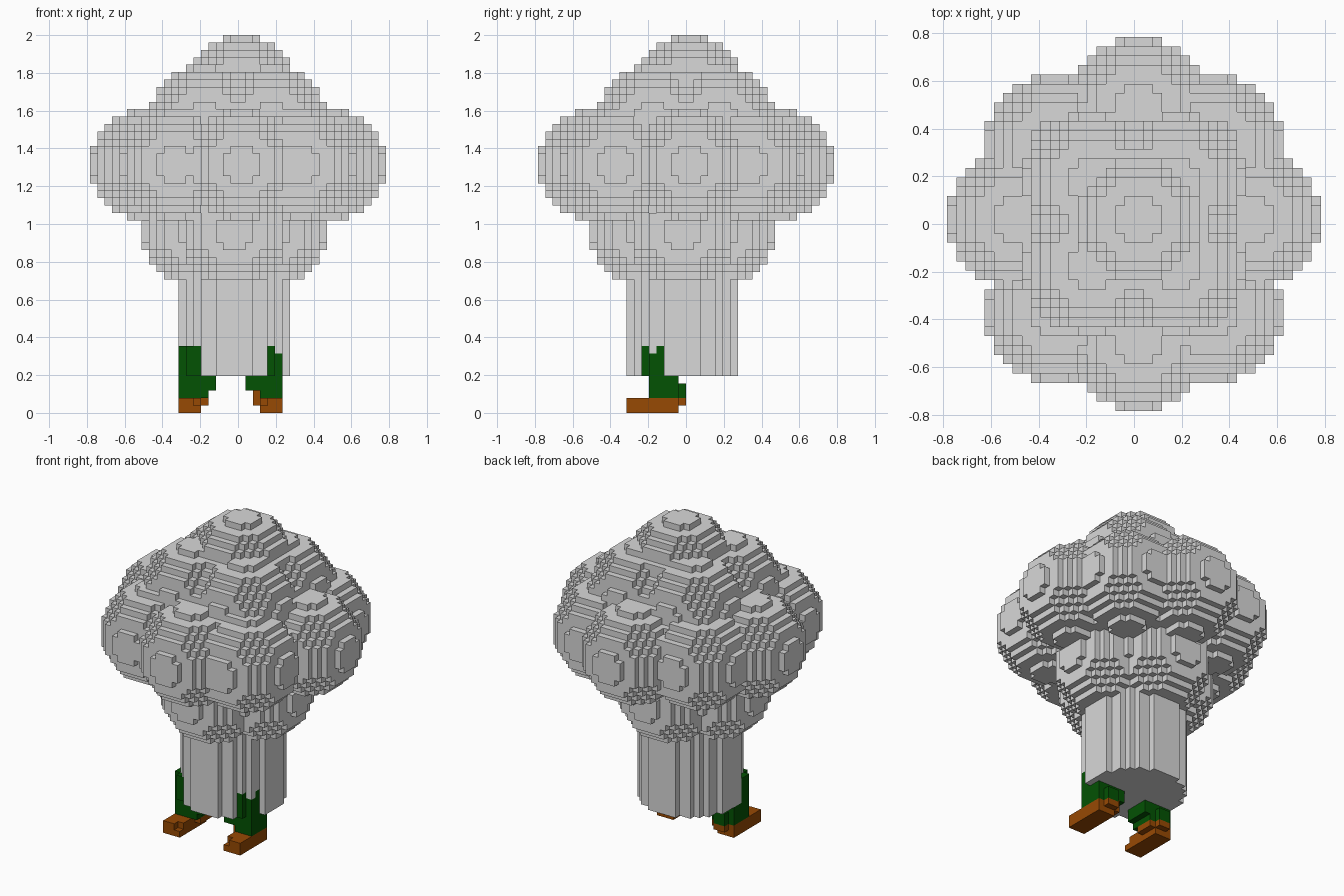
import bpy
from mathutils import Vector

V = 2 / 51  # size of one cube cell

if "Cube" in bpy.data.objects:
    bpy.data.objects.remove(bpy.data.objects["Cube"], do_unlink=True)


def make_material(name, rgb):
    mat = bpy.data.materials.new(name)
    mat.use_nodes = True
    mat.diffuse_color = (*rgb, 1)
    mat.node_tree.nodes["Principled BSDF"].inputs["Base Color"].default_value = (*rgb, 1)
    return mat


grey = make_material("pale grey", (0.69, 0.69, 0.69))
green = make_material("dark green", (0.001, 0.085, 0.001))
brown = make_material("shoe brown", (0.31, 0.067, 0.001))


def ball(cx, cy, cz):
    """Cells of a stepped ball, fifteen cells across, around a centre cell."""
    r = range(-7, 8)
    return {(cx + x, cy + y, cz + z) for x in r for y in r for z in r
            if x * x + y * y + z * z <= 56}


def box(x, y, z):
    """Cells between (start, end) limits on each axis."""
    return {(i, j, k) for i in range(*x) for j in range(*y) for k in range(*z)}


def column(cx, cy, z):
    r = range(-7, 8)
    return {(cx + x, cy + y, k) for x in r for y in r for k in range(*z)
            if x * x + y * y <= 56}


# Crown: three tiers of round lobes and a top knob
lower_lobes = set()
for a in (-6, 4):
    lower_lobes |= ball(a, -1, 24) | ball(-1, a, 24)

ring_lobes = set()
for a in (-13, 12):
    ring_lobes |= ball(a, 0, 33) | ball(0, a, 33)
for x in (-9, 8):
    for y in (-10, 8):
        ring_lobes |= ball(x, y, 33)

upper_lobes = set()
for x in (-5, 4):
    for y in (-5, 4):
        upper_lobes |= ball(x, y, 39)

top_knob = ball(0, 0, 43)

# Round stalk
stalk = column(-1, -1, (5, 40))

# Legs: upright shin wrapped on the stalk, bent inward at the bottom
left_leg = box((4, 6), (-6, -3), (5, 9))
left_leg -= box((5, 6), (-6, -5), (5, 9)) | box((5, 6), (-5, -4), (8, 9))
left_leg |= box((1, 6), (-5, -1), (3, 5)) | box((3, 6), (-5, -1), (2, 3))
left_leg |= box((3, 5), (-1, 0), (2, 4))
right_leg = box((-8, -5), (-6, -3), (5, 9)) - box((-8, -7), (-6, -5), (5, 9))
right_leg |= box((-8, -3), (-5, -1), (3, 5)) | box((-8, -4), (-5, -1), (2, 3))
right_leg |= box((-7, -5), (-1, 0), (2, 4))

# Shoes: long soles with a raised heel, an inner bump and a clipped inner toe
left_shoe = box((3, 6), (-8, -1), (0, 2)) | box((3, 5), (-1, 0), (1, 2))
left_shoe |= box((2, 3), (-4, -1), (1, 3))
left_shoe -= box((3, 4), (-8, -7), (1, 2))
right_shoe = box((-8, -5), (-8, -1), (0, 2)) | box((-7, -5), (-1, 0), (1, 2))
right_shoe |= box((-5, -4), (-4, -1), (1, 2))
right_shoe -= box((-6, -5), (-8, -7), (1, 2))

# Earlier parts keep any cell they share with later ones
parts = [
    ("left_shoe", left_shoe, brown), ("right_shoe", right_shoe, brown),
    ("left_leg", left_leg, green), ("right_leg", right_leg, green),
    ("top_knob", top_knob, grey), ("upper_lobes", upper_lobes, grey),
    ("ring_lobes", ring_lobes, grey), ("lower_lobes", lower_lobes, grey),
    ("stalk", stalk, grey),
]
solid = set().union(*(cells for _, cells, _ in parts))


def build(name, cells, mat):
    """Mesh of the cell sides that face open air."""
    verts, faces = {}, []
    for c in cells:
        for axis in range(3):
            for side in (0, 1):
                near = list(c)
                near[axis] += 2 * side - 1
                if tuple(near) in solid:
                    continue
                u, w = (axis + 1) % 3, (axis + 2) % 3
                quad = []
                for du, dw in ((0, 0), (1, 0), (1, 1), (0, 1)):
                    p = list(c)
                    p[axis] += side
                    p[u] += du
                    p[w] += dw
                    quad.append(verts.setdefault(tuple(p), len(verts)))
                faces.append(quad if side else quad[::-1])
    mesh = bpy.data.meshes.new(name)
    mesh.from_pydata([Vector(p) * V for p in verts], [], faces)
    mesh.materials.append(mat)
    obj = bpy.data.objects.new(name, mesh)
    bpy.context.scene.collection.objects.link(obj)


used = set()
for name, cells, mat in parts:
    build(name, cells - used, mat)
    used |= cells
